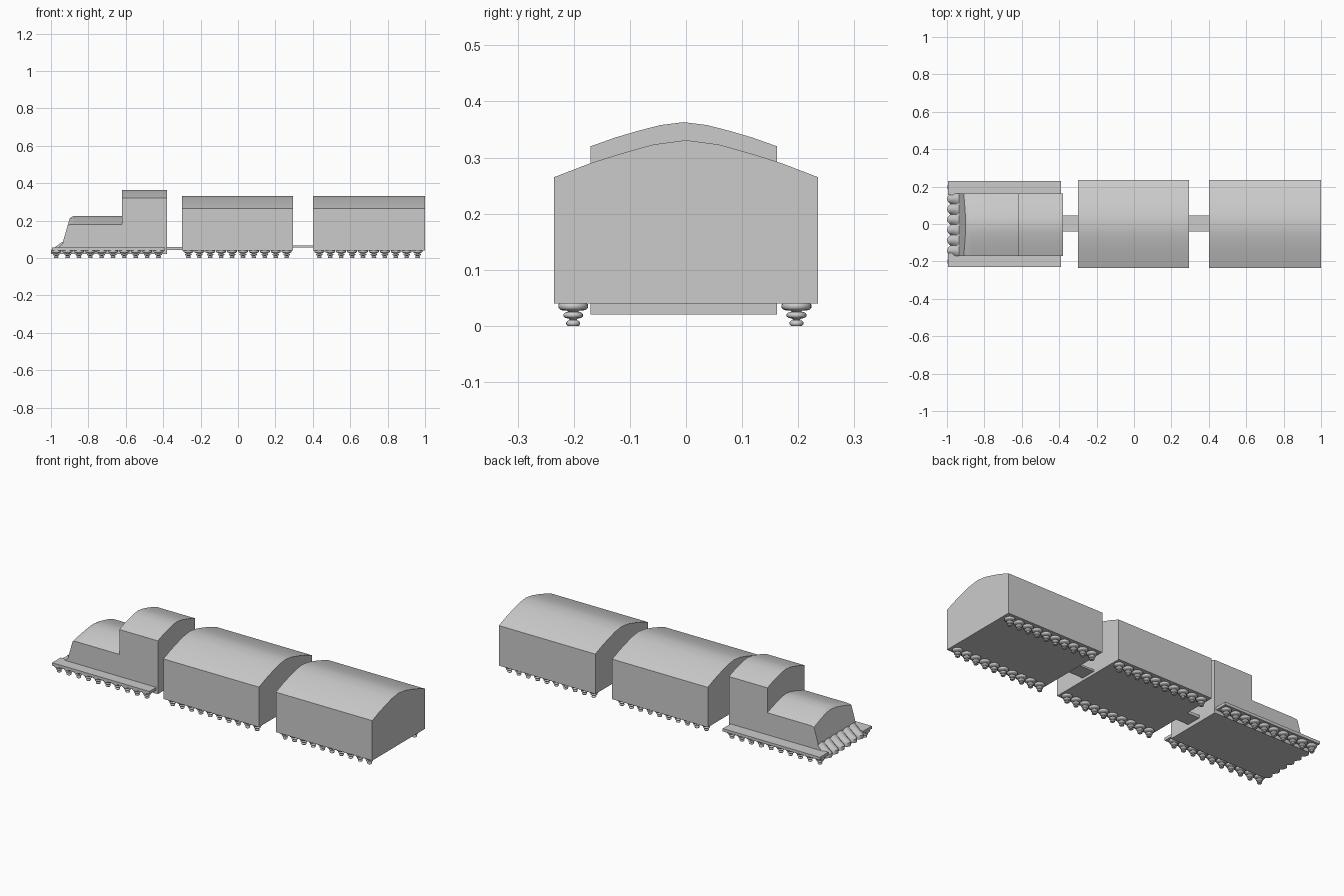
import bpy, math

if "Cube" in bpy.data.objects:
    bpy.data.objects.remove(bpy.data.objects["Cube"])

def make_mesh(name, verts, faces, smooth=30):
    me = bpy.data.meshes.new(name)
    me.from_pydata(verts, [], faces)
    ob = bpy.data.objects.new(name, me)
    bpy.context.collection.objects.link(ob)
    bpy.ops.object.select_all(action='DESELECT')
    ob.select_set(True)
    bpy.context.view_layer.objects.active = ob
    bpy.ops.object.mode_set(mode='EDIT')
    bpy.ops.mesh.select_all(action='SELECT')
    bpy.ops.mesh.normals_make_consistent(inside=False)
    bpy.ops.object.mode_set(mode='OBJECT')
    if smooth:
        bpy.ops.object.shade_smooth_by_angle(angle=math.radians(smooth))
    return ob

def loft(name, rings, smooth=30):
    """Skin equal-length closed rings and cap both ends."""
    n = len(rings[0])
    verts = [p for r in rings for p in r]
    faces = [(i*n + j, i*n + (j+1) % n, (i+1)*n + (j+1) % n, (i+1)*n + j)
             for i in range(len(rings) - 1) for j in range(n)]
    faces += [tuple(range(n)), tuple(range(len(verts) - n, len(verts)))]
    return make_mesh(name, verts, faces, smooth)

def box(name, x0, x1, y0, y1, z0, z1):
    return loft(name, [[(x, y0, z0), (x, y1, z0), (x, y1, z1), (x, y0, z1)]
                       for x in (x0, x1)], 0)

# Arched end profile: straight walls with a shallow roof
ARCH = [(-1, 0), (-.73, .37), (-.5, .63), (-.25, .88), (0, 1),
        (.25, .88), (.5, .63), (.73, .37), (1, 0)]

def section(yc, half, base, eaves, peak):
    return ([(yc - half, base)] +
            [(yc + half*u, eaves + (peak - eaves)*v) for u, v in ARCH] +
            [(yc + half, base)])

def arched(name, x0, x1, *dims):
    sec = section(*dims)
    return loft(name, [[(x, y, z) for y, z in sec] for x in (x0, x1)])

# Carriages
arched("middle_carriage", -.30, .295, 0, .235, .04, .265, .331)
arched("rear_carriage", .40, 1.0, 0, .235, .04, .265, .331)

# Locomotive cab and lower body
YC, HALF = -.004, .166
arched("cab", -.62, -.38, YC, HALF, .02, .32, .363)
box("engine_base", -.935, -.62, YC - HALF, YC + HALF, .02, .09)

# Hood with a raked nose and a softened top edge
def rake(z):
    return -.935 + (z - .09) * .29

full = section(YC, HALF, .09, .18, .225)
nose = section(YC, HALF, .09, .175, .212)
rings = [[(-.62, y, z) for y, z in full],
         [(-.87 if z > .1 else -.92, y, z) for y, z in full],
         [(rake(z) + .012, y, z*.75 + w*.25) for (y, z), (_, w) in zip(full, nose)],
         [(rake(z), y, z) for y, z in nose]]
loft("hood", rings, 40)

# Scalloped cowcatcher of flared ribs
RIBS, STEPS = 6, 8
rings = []
for i in range(RIBS*STEPS + 1):
    y = YC - HALF + 2*HALF*i/(RIBS*STEPS)
    b = abs(math.sin(math.pi*i/STEPS))
    rings.append([(-.90, y, .02), (-.982 - .018*b, y, .02),
                  (-.982 - .018*b, y, .036 + .006*b), (-.958 - .012*b, y, .056 + .008*b),
                  (-.937 - .008*b, y, .076 + .006*b), (-.925, y, .093), (-.90, y, .093)])
loft("cowcatcher", rings, 40)

# Running boards on both sides
for side, label in ((-1, "front"), (1, "back")):
    a, b = sorted((side*.155, side*.231))
    box("running_board_" + label, -.995, -.39, a, b, .04, .056)

# Couplings
box("front_coupling", -.39, -.29, -.04, .045, .042, .058)
box("rear_coupling", .285, .41, -.04, .045, .055, .066)

# Wheel units: stacked rounded discs turned about a vertical stem
WHEEL = [(.006, .042), (.022, .042), (.0265, .038), (.0265, .032), (.022, .028),
         (.011, .027), (.009, .025), (.014, .024), (.0175, .021), (.0175, .017),
         (.014, .014), (.008, .013), (.006, .010), (.010, .009), (.0125, .006),
         (.0125, .003), (.010, .0), (.004, .0)]
SEG = 16
rings = [[(r*math.cos(2*math.pi*k/SEG), r*math.sin(2*math.pi*k/SEG), z)
          for k in range(SEG)] for r, z in WHEEL]
wheel = loft("wheel", rings, 50)
mesh = wheel.data
bpy.data.objects.remove(wheel)
for label, x0, x1 in (("engine", -.972, -.425), ("middle", -.265, .26), ("rear", .435, .96)):
    for i in range(10):
        for y in (-.201, .197):
            ob = bpy.data.objects.new(label + "_wheel", mesh)
            ob.location = (x0 + (x1 - x0)*i/9, y, 0)
            bpy.context.collection.objects.link(ob)
